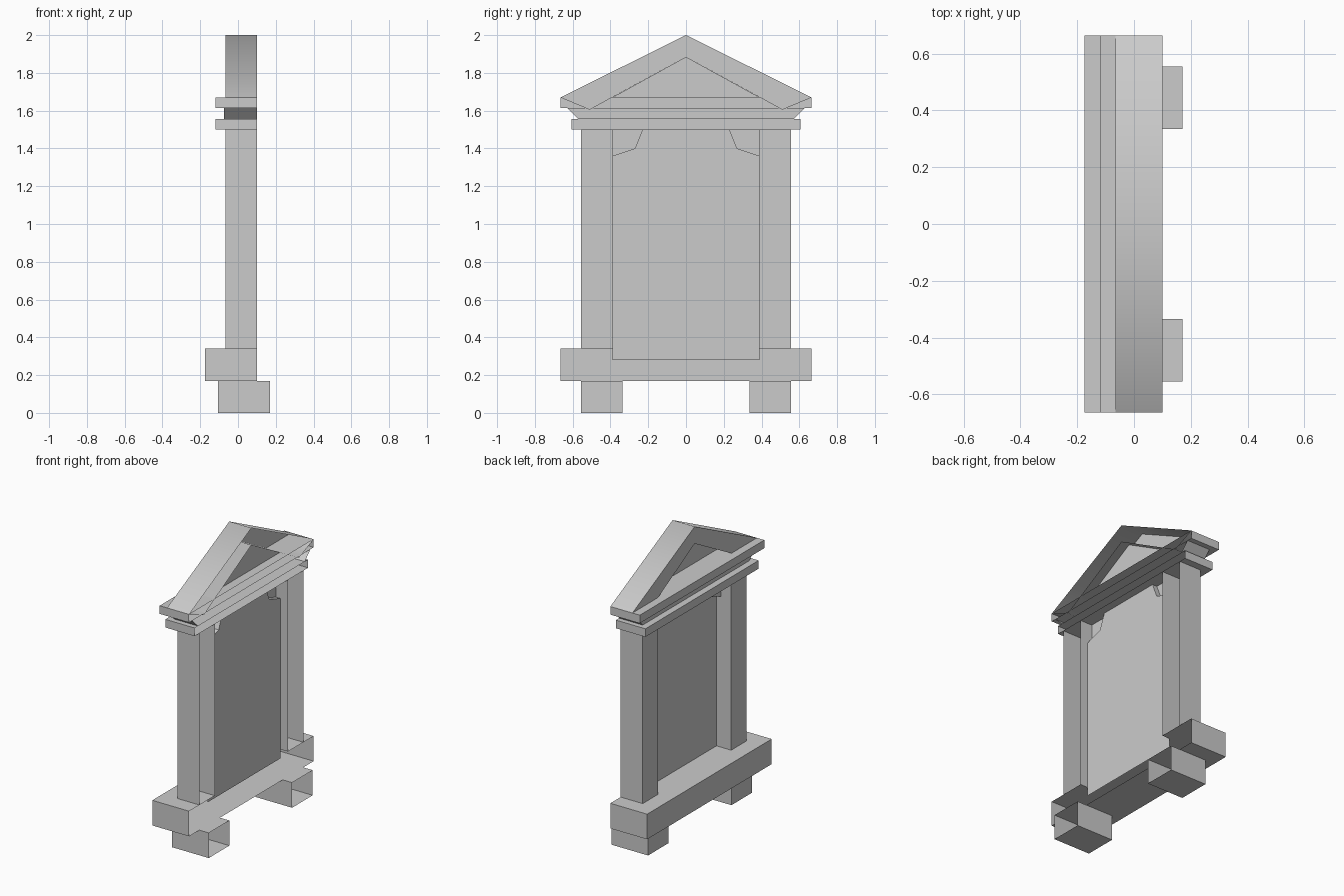
import bpy
import bmesh
from math import radians

cube = bpy.data.objects.get("Cube")
if cube:
    bpy.data.objects.remove(cube)

stone = bpy.data.materials.new("grey_stone")
stone.use_nodes = True
GREY = (0.6, 0.6, 0.6, 1)
stone.diffuse_color = GREY
stone.node_tree.nodes["Principled BSDF"].inputs["Base Color"].default_value = GREY

BACK = 0.10       # open wall side
FACE = -0.065     # front plane of posts and gable
PANE = 0.045      # plane of the recessed panel
HALF = 0.39       # half width of the opening


def finish(name, bm, smooth=False):
    mesh = bpy.data.meshes.new(name)
    bm.to_mesh(mesh)
    bm.free()
    mesh.materials.append(stone)
    obj = bpy.data.objects.new(name, mesh)
    bpy.context.collection.objects.link(obj)
    if smooth:
        bpy.ops.object.select_all(action='DESELECT')
        obj.select_set(True)
        bpy.context.view_layer.objects.active = obj
        bpy.ops.object.shade_smooth_by_angle(angle=radians(60))
    return obj


def shell(name, profile, front, back=BACK, smooth=False):
    """Extrude a clockwise (y, z) profile along x, leaving the wall side open."""
    bm = bmesh.new()
    near = [bm.verts.new((front, y, z)) for y, z in profile]
    bm.faces.new(near)
    if back is not None:
        far = [bm.verts.new((back, y, z)) for y, z in profile]
        for i in range(len(profile)):
            j = (i + 1) % len(profile)
            bm.faces.new((near[j], near[i], far[i], far[j]))
    return finish(name, bm, smooth)


def rect(y0, y1, z0, z1):
    return [(y0, z0), (y0, z1), (y1, z1), (y1, z0)]


def mirrored(points, side):
    return points if side > 0 else [(-y, z) for y, z in reversed(points)]


# Paired feet, posts and corner brackets
corner = [(HALF, 1.36), (0.27, 1.40), (0.23, 1.5)]
for side, label in ((1, "left"), (-1, "right")):
    shell(label + "_foot", mirrored(rect(0.335, 0.555, 0, 0.17), side), -0.105, 0.17)
    shell(label + "_post", mirrored(rect(HALF, 0.555, 0.34, 1.5), side), FACE)
    bracket = corner + [(HALF, 1.5)]
    shell(label + "_bracket", mirrored(bracket, side), 0.01, PANE)

# Recessed panel with notched upper corners
half_outline = [(HALF, 0.28)] + corner
panel = [(-y, z) for y, z in half_outline] + half_outline[::-1]
shell("panel", panel, PANE, None)

# Sill, with its top cut back behind the panel
sill = shell("sill", rect(-0.665, 0.665, 0.17, 0.34), -0.175)
bm = bmesh.new()
bm.from_mesh(sill.data)
top = [f for f in bm.faces if f.normal.z > 0.9]
bmesh.ops.delete(bm, geom=top, context='FACES_ONLY')
notched = [(-0.175, -0.665), (BACK, -0.665), (BACK, -HALF), (PANE, -HALF),
           (PANE, HALF), (BACK, HALF), (BACK, 0.665), (-0.175, 0.665)]
bm.faces.new([bm.verts.new((x, y, 0.34)) for x, y in notched])
bm.to_mesh(sill.data)
bm.free()

# Lintel, flared frieze and cornice
shell("lintel", rect(-0.605, 0.605, 1.5, 1.555), -0.12)
shell("frieze", [(-0.57, 1.555), (-0.63, 1.615), (0.63, 1.615), (0.57, 1.555)], -0.075)
shell("cornice", rect(-0.665, 0.665, 1.615, 1.67), -0.12)

# Gable rakes and the recessed triangle
shell("gable", [(-0.665, 1.67), (0, 2), (0.665, 1.67),
                (0.51, 1.605), (0, 1.885), (-0.51, 1.605)], FACE, smooth=True)
shell("gable_panel", [(-HALF, 1.67), (0, 1.885), (HALF, 1.67)], 0.04, None)
